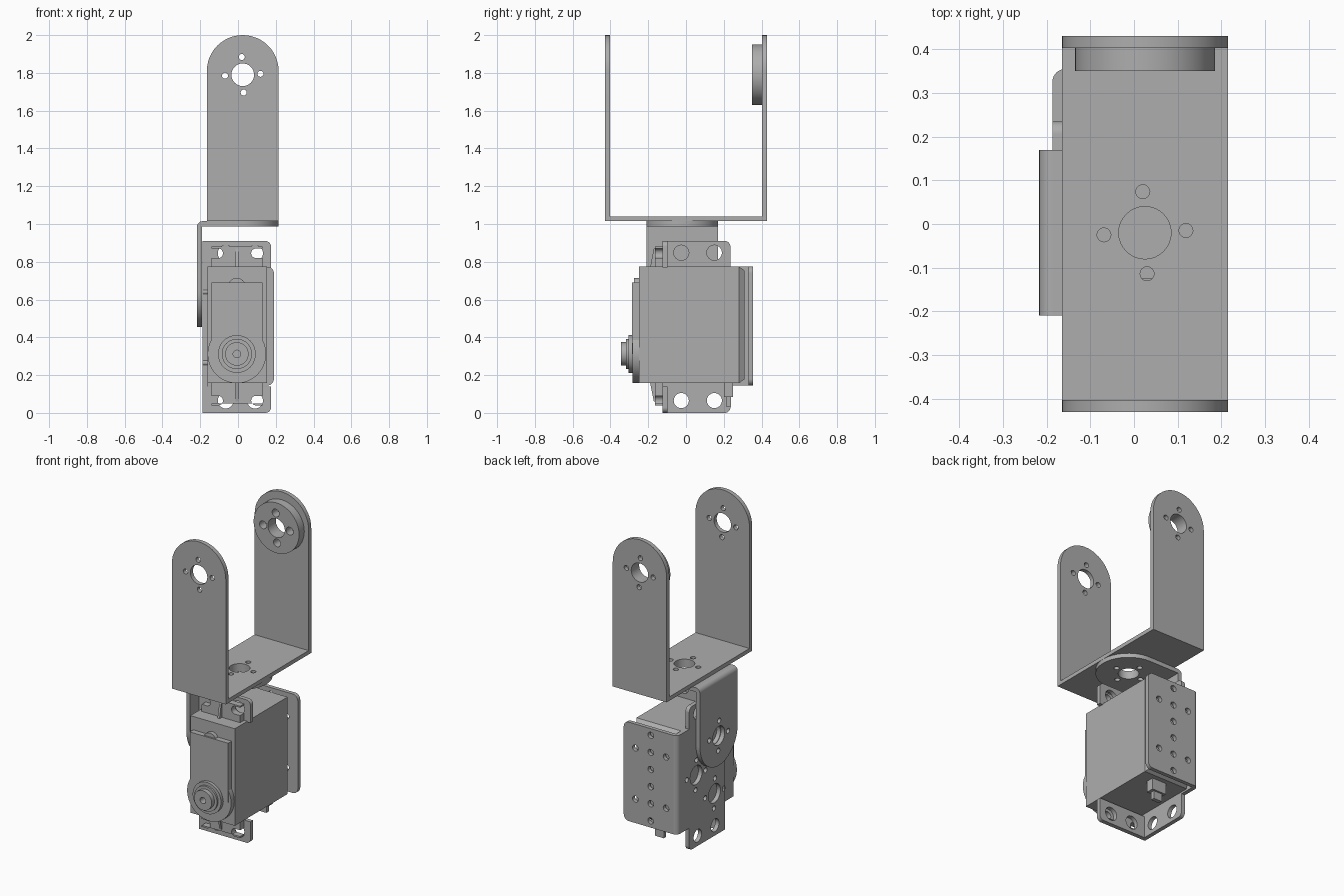
import bpy, bmesh
from math import sin, cos, pi, radians
from mathutils import Matrix, Vector

cube = bpy.data.objects.get("Cube")
if cube:
    bpy.data.objects.remove(cube)

grey = bpy.data.materials.new("servo grey")
grey.use_nodes = True
tone = (0.42, 0.42, 0.42, 1)
grey.diffuse_color = tone
grey.node_tree.nodes["Principled BSDF"].inputs["Base Color"].default_value = tone

# Local sheet axes (u, v, normal) for each drawing plane
AXES = {"xy": ((1, 0, 0), (0, 1, 0), (0, 0, 1)),
        "xz": ((1, 0, 0), (0, 0, 1), (0, -1, 0)),
        "yz": ((0, 1, 0), (0, 0, 1), (1, 0, 0))}


def finish(name, bm):
    bmesh.ops.recalc_face_normals(bm, faces=bm.faces)
    mesh = bpy.data.meshes.new(name)
    bm.to_mesh(mesh)
    bm.free()
    mesh.materials.clear()
    mesh.materials.append(grey)
    ob = bpy.data.objects.new(name, mesh)
    bpy.context.collection.objects.link(ob)
    bpy.ops.object.select_all(action="DESELECT")
    ob.select_set(True)
    bpy.context.view_layer.objects.active = ob
    bpy.ops.object.shade_smooth_by_angle(angle=radians(30))
    return ob


def circle(u, v, r, n=32):
    return [(u + r * cos(2 * pi * i / n), v + r * sin(2 * pi * i / n)) for i in range(n)]


def rounded(corners):
    """Outline from (u, v) or (u, v, radius); rounded corners are right angles."""
    out = []
    for i, c in enumerate(corners):
        p = Vector(c[:2])
        if len(c) < 3:
            out.append(p)
            continue
        a = (Vector(corners[i - 1][:2]) - p).normalized()
        b = (Vector(corners[(i + 1) % len(corners)][:2]) - p).normalized()
        for k in range(13):
            t = pi / 2 * k / 12
            q = p + c[2] * (a * (1 - sin(t)) + b * (1 - cos(t)))
            if not out or (q - out[-1]).length > 1e-5:
                out.append(q)
    return out


def rect(u0, u1, v0, v1, r=None):
    pts = [(u0, v0), (u1, v0), (u1, v1), (u0, v1)]
    return rounded([p + (r,) for p in pts] if r else pts)


def sheet(name, plane, outline, lo, hi, holes=()):
    """Extrude an outline with holes between two positions along the normal."""
    curve = bpy.data.curves.new(name, "CURVE")
    curve.dimensions, curve.fill_mode = "2D", "BOTH"
    curve.extrude = (hi - lo) / 2
    for loop in (outline, *holes):
        s = curve.splines.new("POLY")
        s.points.add(len(loop) - 1)
        for pt, q in zip(s.points, loop):
            pt.co = (q[0], q[1], 0, 1)
        s.use_cyclic_u = True
    temp = bpy.data.objects.new(name + " curve", curve)
    bpy.context.collection.objects.link(temp)
    deps = bpy.context.evaluated_depsgraph_get()
    mesh = bpy.data.meshes.new_from_object(temp.evaluated_get(deps))
    bm = bmesh.new()
    bm.from_mesh(mesh)
    bpy.data.objects.remove(temp)
    bpy.data.meshes.remove(mesh)
    bmesh.ops.remove_doubles(bm, verts=bm.verts, dist=1e-5)
    u, v, w = (Vector(a) for a in AXES[plane])
    mid = Vector([abs(c) for c in w]) * (lo + hi) / 2
    rot = Matrix((u, v, w)).transposed().to_4x4()
    bm.transform(Matrix.Translation(mid) @ rot)
    return finish(name, bm)


def hub(u, v, small=0.016):
    """Centre hole with four screw holes, turned slightly."""
    ring = [radians(3) + i * pi / 2 for i in range(4)]
    return [circle(u, v, 0.06)] + [
        circle(u + 0.094 * cos(a), v + 0.094 * sin(a), small, 16) for a in ring]


CX, CY = 0.025, -0.02      # horn axis

# Upper U bracket
def arm():
    return rounded([(CX - 0.19, 1.015), (CX + 0.19, 1.015),
                    (CX + 0.19, 2, 0.19), (CX - 0.19, 2, 0.19)])

for side, lo, hi in (("front", -0.43, -0.403), ("back", 0.403, 0.43)):
    sheet("fork_arm_" + side, "xz", arm(), lo, hi, hub(CX, 1.79))
sheet("fork_base", "xy", rect(CX - 0.19, CX + 0.19, -0.403, 0.403),
      1.015, 1.04, hub(CX, CY))
sheet("idler_disc", "xz", circle(CX, 1.79, 0.16, 48), 0.35, 0.403,
      hub(CX, 1.79, 0.025))

# L bracket joining the mount to the fork
sheet("link_top", "xy",
      rounded([(-0.187, CY - 0.19), (CX + 0.19, CY - 0.19, 0.19),
               (CX + 0.19, CY + 0.19, 0.19), (-0.187, CY + 0.19)]),
      0.988, 1.015, hub(CX, CY))
sheet("link_side", "yz",
      rounded([(CY - 0.19, 0.455, 0.19), (CY + 0.19, 0.455, 0.19),
               (CY + 0.19, 0.985), (CY - 0.19, 0.985)]),
      -0.217, -0.19, hub(CY, 0.645))
sheet("link_bend", "xz",
      rounded([(-0.217, 0.985), (-0.19, 0.985), (-0.19, 0.988), (-0.187, 0.988),
               (-0.187, 1.015), (-0.217, 1.015, 0.03)]), CY - 0.19, CY + 0.19)

# Servo mount: side plate, back plate, bend and front flanges
big = [(CY, 0.27), (CY, 0.645), (0.165, 0.457)]
side_holes = [h for c in big for h in hub(*c)]
side_holes += [circle(y, z, 0.04) for y in (-0.025, 0.15) for z in (0.065, 0.848)]
sheet("mount_side", "yz",
      rounded([(-0.125, 0), (0.235, 0, 0.03), (0.235, 0.145), (0.325, 0.145),
               (0.325, 0.775), (0.235, 0.775), (0.235, 0.91, 0.03), (-0.125, 0.91)]),
      -0.187, -0.161, side_holes)
back_holes = [circle(0, 0.46 + 0.109 * (i - 2.5), 0.02, 16) for i in range(6)]
back_holes += [circle(x, 0.46 + z, 0.02, 16) for x in (-0.108, 0.108) for z in (-0.163, 0.163)]
sheet("mount_back", "xz",
      rounded([(-0.155, 0.145), (0.19, 0.145, 0.035), (0.19, 0.775, 0.035), (-0.155, 0.775)]),
      0.33, 0.355, back_holes)
sheet("mount_bend", "xy",
      rounded([(-0.187, 0.325), (-0.161, 0.325), (-0.161, 0.33), (-0.155, 0.33),
               (-0.155, 0.355), (-0.187, 0.355, 0.03)]), 0.145, 0.775)
for name, z0, z1, zh in (("lower", 0, 0.14, 0.065), ("upper", 0.77, 0.91, 0.845)):
    low = name == "lower"
    a, b = ((0.175, z0, 0.03), (0.175, z1)) if low else ((0.175, z0), (0.175, z1, 0.03))
    sheet("mount_flange_" + name, "xz",
          rounded([(-0.187, z0), a, b, (-0.187, z1)]), -0.125, -0.098,
          [circle(x, zh, 0.042) for x in (-0.065, 0.09)])
    # Servo ear with screw slots open to the side, and its stiffening rib
    e0, e1 = (0.05, 0.16) if low else (0.77, 0.88)
    s0, s1 = zh - 0.025, zh + 0.025
    sheet("servo_ear_" + name, "xz",
          rounded([(-0.14, e0), (0.13, e0), (0.13, s0), (0.07, s0, 0.024),
                   (0.07, s1, 0.024), (0.13, s1), (0.13, e1), (-0.14, e1),
                   (-0.14, s1), (-0.08, s1, 0.024), (-0.08, s0, 0.024), (-0.14, s0)]),
          -0.165, -0.125)
    root, tip = (0.16, 0.06) if low else (0.77, 0.87)
    sheet("ear_rib_" + name, "yz", [(-0.19, root), (-0.16, root), (-0.16, tip), (-0.17, tip)],
          -0.012, 0.002)

# Servo body with a chamfered rear cap
bm = bmesh.new()
bmesh.ops.create_cube(bm, size=1, matrix=Matrix.Translation((-0.004, 0.015, 0.466))
                      @ Matrix.Diagonal((0.314, 0.53, 0.618, 1)))
rear = [f for f in bm.faces if f.calc_center_median().y > 0.2]
bmesh.ops.inset_region(bm, faces=rear, thickness=0.03, depth=0.03)
finish("servo_body", bm)

# Gear cover and stepped output shaft
SX, SZ = -0.006, 0.312
sheet("gear_cover", "xz", rect(-0.14, 0.13, SZ, 0.69), -0.285, -0.25)
sheet("gear_cover_round", "xz", circle(SX, SZ, 0.155, 48), -0.282, -0.25)
sheet("cover_knob", "xz", circle(SX, 0.67, 0.045), -0.275, -0.25)
for name, r, y in (("base", 0.1, -0.305), ("collar", 0.08, -0.317), ("boss", 0.062, -0.345)):
    sheet("output_" + name, "xz", circle(SX, SZ, r, 40), y, -0.28,
          [circle(SX, SZ, 0.02, 20)])

# Cable socket under the body
sheet("cable_socket", "xy", rect(-0.03, 0.07, 0.2, 0.25), 0.085, 0.16)
sheet("cable_plug", "xy", rect(-0.01, 0.05, 0.213, 0.238), 0.035, 0.09)
